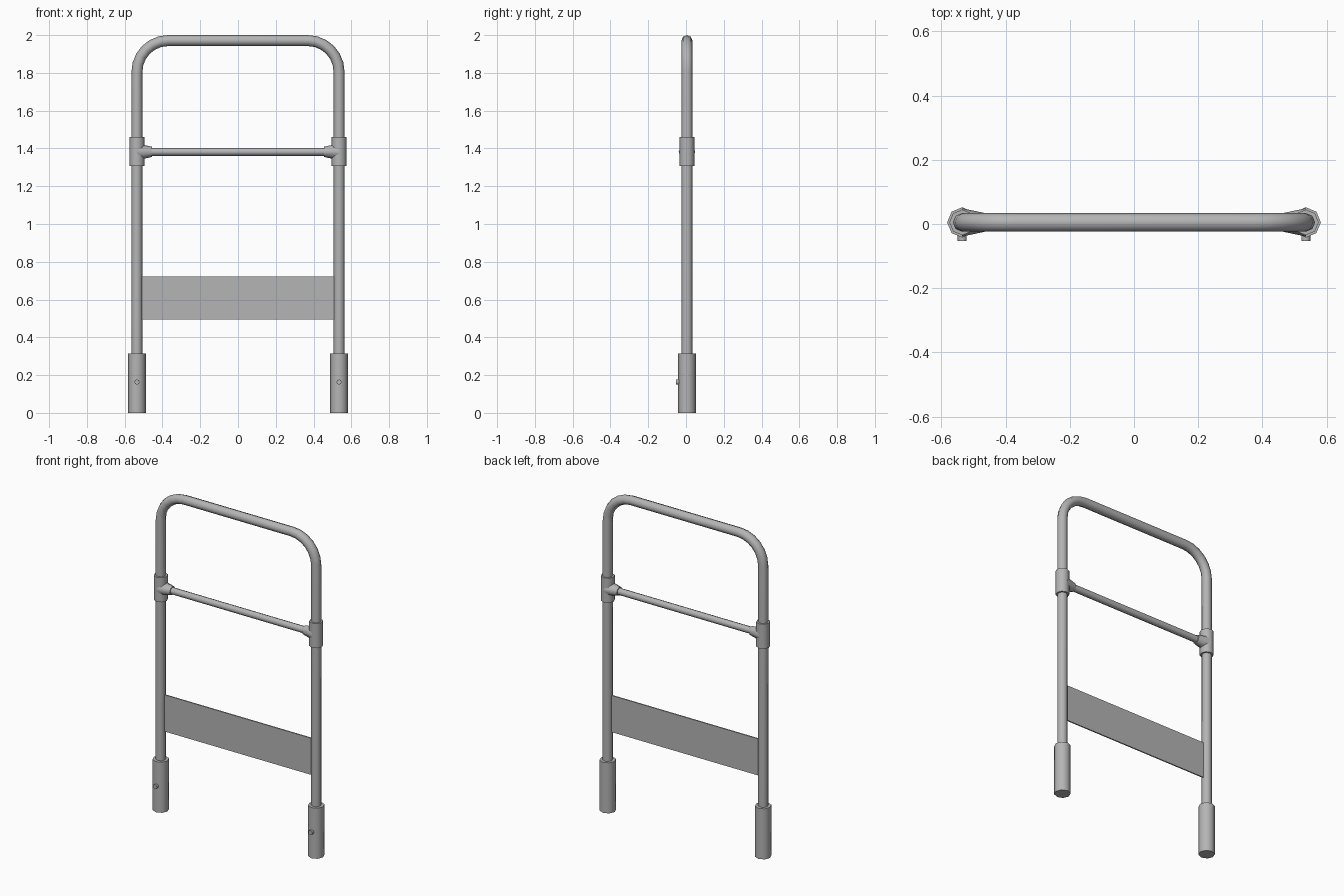
import bpy
from math import sin, cos, pi, radians
from mathutils import Vector

cube = bpy.data.objects.get("Cube")
if cube:
    bpy.data.objects.remove(cube, do_unlink=True)

Y = 0.005          # depth of the frame centreline
POST_X = 0.535
SIDES = 8

steel = bpy.data.materials.new("grey_steel")
steel.use_nodes = True
GREY = (0.46, 0.46, 0.46, 1)
steel.diffuse_color = GREY
steel.node_tree.nodes["Principled BSDF"].inputs["Base Color"].default_value = GREY


def finish(obj, name, smooth=True):
    obj.name = name
    obj.data.materials.clear()
    obj.data.materials.append(steel)
    bpy.ops.object.select_all(action="DESELECT")
    obj.select_set(True)
    bpy.context.view_layer.objects.active = obj
    bpy.ops.object.transform_apply(location=True, rotation=True, scale=True)
    if smooth:
        bpy.ops.object.shade_smooth_by_angle(angle=radians(50))
    return obj


def rod(name, start, end, r1, r2=None):
    """Round bar or cone between two points."""
    a, b = Vector(start), Vector(end)
    bpy.ops.mesh.primitive_cone_add(vertices=SIDES, radius1=r1, radius2=r2 or r1,
                                    depth=(b - a).length, location=(a + b) / 2)
    obj = bpy.context.object
    obj.rotation_euler = (b - a).to_track_quat("Z", "Y").to_euler()
    return finish(obj, name)


# Bent tube: both posts and the top bar in one sweep
bend, top, steps = 0.165, 1.971, 6
left_arc = [(POST_X - bend + bend * cos(t), top - bend + bend * sin(t))
            for t in (i * pi / 2 / steps for i in range(steps + 1))]
half = [(POST_X, 0.02)] + left_arc
path = half + [(-x, z) for x, z in reversed(half)]
curve = bpy.data.curves.new("frame_path", "CURVE")
curve.dimensions = "3D"
curve.bevel_depth = 0.029
curve.bevel_resolution = 2
curve.use_fill_caps = True
spline = curve.splines.new("POLY")
spline.points.add(len(path) - 1)
for point, (x, z) in zip(spline.points, path):
    point.co = (x, Y, z, 1)
frame = bpy.data.objects.new("bent_frame_tube", curve)
bpy.context.collection.objects.link(frame)
bpy.ops.object.select_all(action="DESELECT")
frame.select_set(True)
bpy.context.view_layer.objects.active = frame
bpy.ops.object.convert(target="MESH")
finish(bpy.context.object, "bent_frame_tube")

# Fittings on each post
for side, s in (("left", 1), ("right", -1)):
    x = s * POST_X
    rod(side + "_foot_socket", (x, Y, 0), (x, Y, 0.315), 0.047)
    rod(side + "_socket_screw", (x, Y - 0.03, 0.163), (x, -0.053, 0.163), 0.014)
    rod(side + "_tee_sleeve", (x, Y, 1.307), (x, Y, 1.46), 0.04)
    rod(side + "_tee_branch", (x, Y, 1.382), (s * 0.455, Y, 1.382), 0.044, 0.027)

# Cross rail between the tees
rod("cross_rail", (-0.5, Y, 1.382), (0.5, Y, 1.382), 0.021)

# Flat toe panel between the posts
bpy.ops.mesh.primitive_cube_add(size=1, location=(0, Y, 0.608))
panel = bpy.context.object
panel.scale = (2 * POST_X - 0.04, 0.008, 0.228)
finish(panel, "toe_panel", smooth=False)
